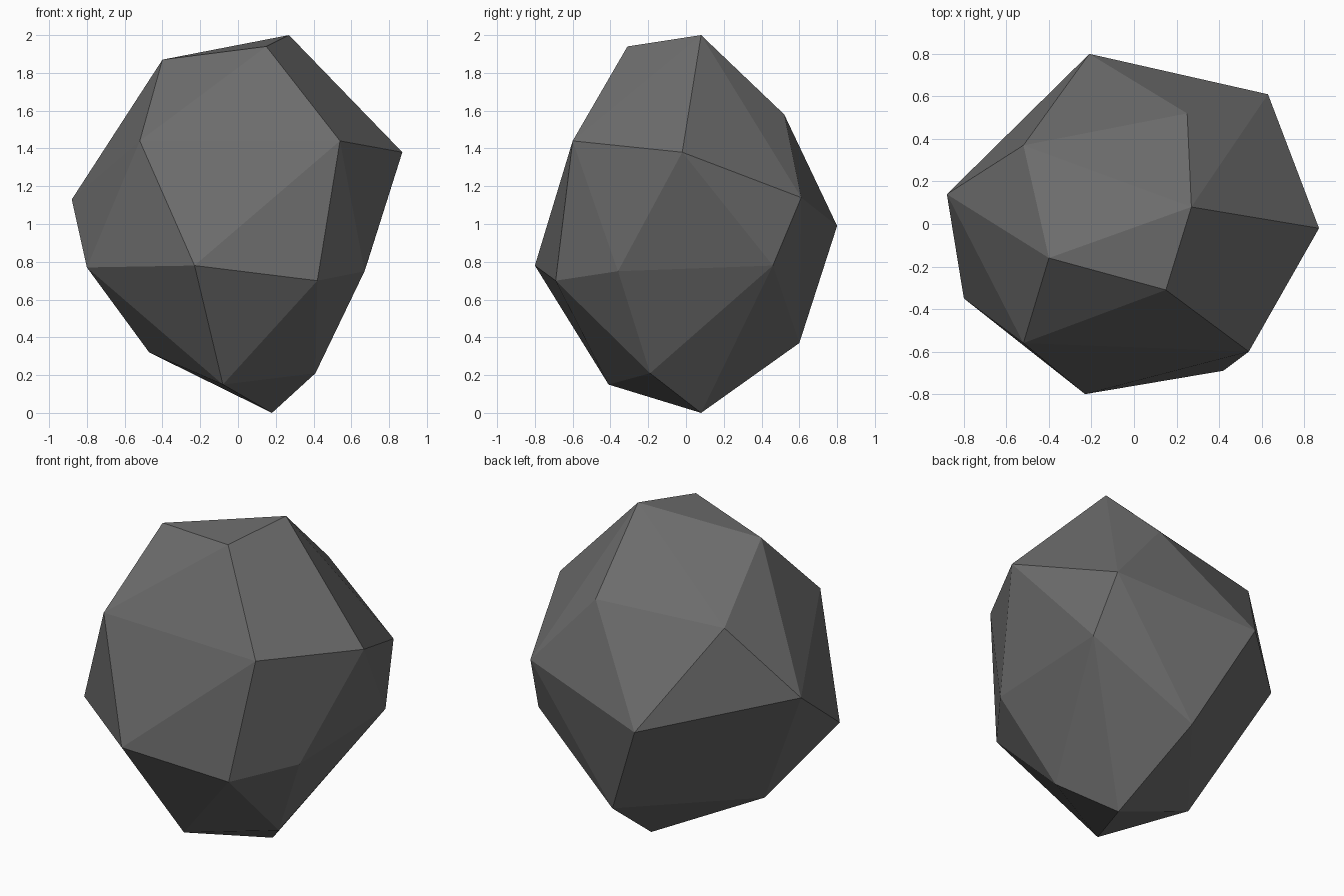
import bpy
import bmesh

# Remove only the default cube
default_cube = bpy.data.objects.get("Cube")
if default_cube:
    bpy.data.objects.remove(default_cube, do_unlink=True)


def make_material(name, color):
    """Create a plain matte material with one flat colour."""
    material = bpy.data.materials.new(name)
    material.use_nodes = True
    material.diffuse_color = color
    shader = material.node_tree.nodes["Principled BSDF"]
    shader.inputs["Base Color"].default_value = color
    shader.inputs["Roughness"].default_value = 0.9
    return material


def make_boulder(name, corners, material):
    """Wrap the corner points in a faceted convex stone."""
    bm = bmesh.new()
    for corner in corners:
        bm.verts.new(corner)
    bmesh.ops.convex_hull(bm, input=bm.verts, use_existing_faces=False)
    bmesh.ops.recalc_face_normals(bm, faces=bm.faces)
    for face in bm.faces:
        face.smooth = False
    mesh = bpy.data.meshes.new(name)
    bm.to_mesh(mesh)
    bm.free()
    mesh.materials.append(material)
    boulder = bpy.data.objects.new(name, mesh)
    bpy.context.collection.objects.link(boulder)
    return boulder


# Crown: peak and the corners of the sloping top
crown = [(.27, .08, 2), (.15, -.31, 1.94), (-.4, -.16, 1.87)]

# Shoulder: upper ring of corners
shoulder = [
    (-.52, -.56, 1.44), (.54, -.6, 1.44), (.87, -.02, 1.38),
    (.25, .52, 1.58), (-.52, .37, 1.55),
]

# Waist: widest ring
waist = [
    (-.88, .14, 1.13), (.63, .61, 1.14), (-.21, .8, .99),
    (-.8, -.35, .77), (-.23, -.8, .78), (.42, -.69, .7),
    (.67, -.36, .75), (.68, .46, .78),
]

# Base: tapering underside and the point it rests on
base = [
    (-.47, -.09, .32), (-.08, -.41, .15), (.41, -.19, .21),
    (.08, .6, .37), (.18, .08, 0),
]

stone = make_material("dark grey stone", (.15, .15, .15, 1))
make_boulder("boulder", crown + shoulder + waist + base, stone)
